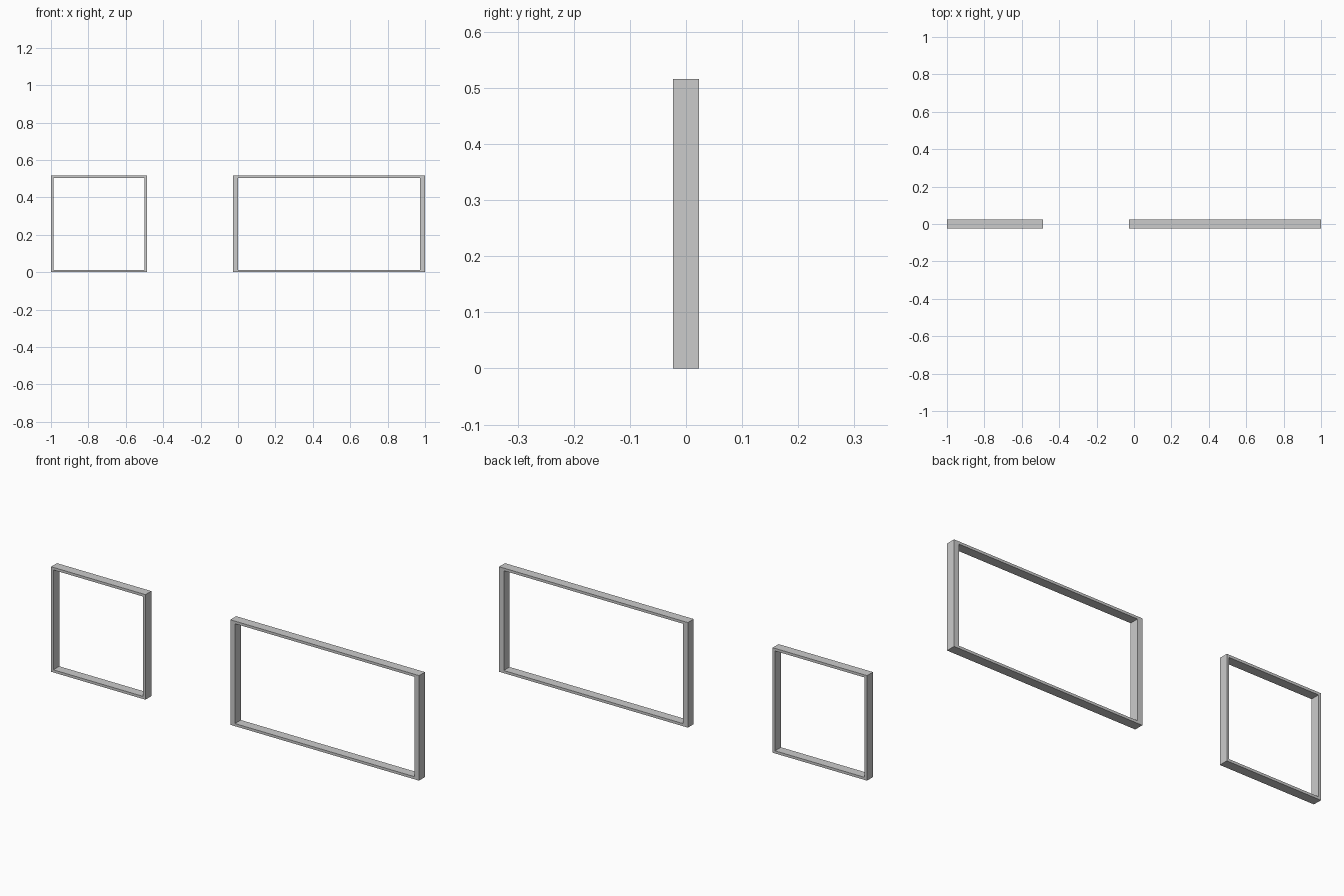
import bpy, bmesh

if "Cube" in bpy.data.objects:
    bpy.data.objects.remove(bpy.data.objects["Cube"])

HEIGHT, DEPTH, BAR = 0.516, 0.0456, 0.0128


def frame(name, x0, x1, side):
    """Rectangular open frame with flat faces; side = width of the uprights."""
    bm = bmesh.new()
    outer = [(x0, 0), (x1, 0), (x1, HEIGHT), (x0, HEIGHT)]
    inner = [(x0 + side, BAR), (x1 - side, BAR),
             (x1 - side, HEIGHT - BAR), (x0 + side, HEIGHT - BAR)]
    o, i = ([bm.verts.new((x, -DEPTH / 2, z)) for x, z in loop]
            for loop in (outer, inner))
    # front ring of four mitred quads
    for k in range(4):
        n = (k + 1) % 4
        bm.faces.new((o[k], o[n], i[n], i[k]))
    # pull the ring back to give it depth
    ring = bm.faces[:]
    ext = bmesh.ops.extrude_face_region(bm, geom=ring, use_keep_orig=True)
    moved = [v for v in ext["geom"] if isinstance(v, bmesh.types.BMVert)]
    bmesh.ops.translate(bm, verts=moved, vec=(0, DEPTH, 0))
    bmesh.ops.recalc_face_normals(bm, faces=bm.faces[:])
    mesh = bpy.data.meshes.new(name)
    bm.to_mesh(mesh)
    bm.free()
    obj = bpy.data.objects.new(name, mesh)
    bpy.context.collection.objects.link(obj)
    return obj


# small square frame on the left, double-width frame on the right
frame("square_frame", -1.0, -0.487, BAR)
frame("wide_frame", -0.026, 1.0, 2 * BAR)
